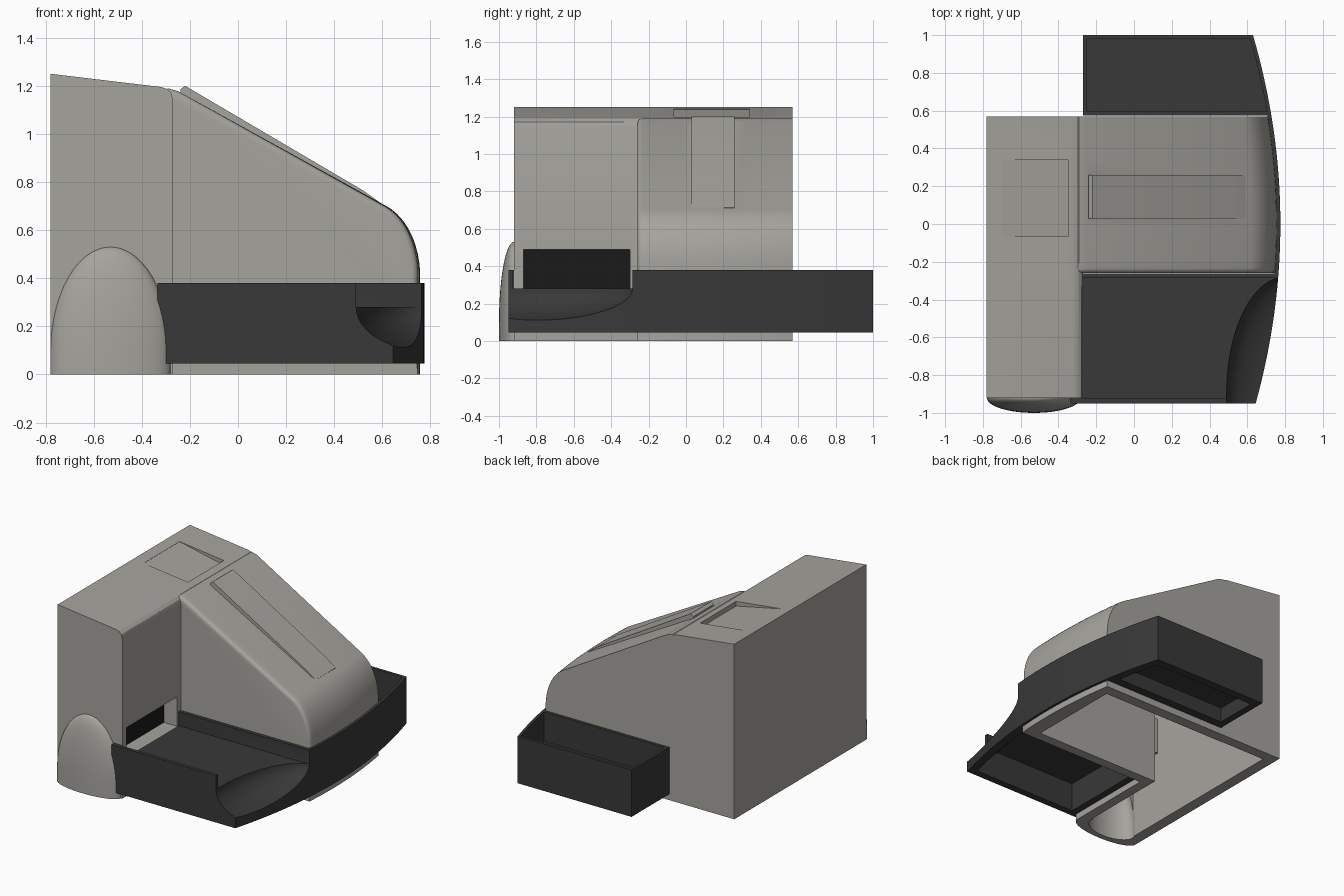
import bpy, bmesh, math

if "Cube" in bpy.data.objects:
    bpy.data.objects.remove(bpy.data.objects["Cube"])


def make(name, verts_faces):
    verts, faces = verts_faces
    bm = bmesh.new()
    vs = [bm.verts.new(v) for v in verts]
    for f in faces:
        bm.faces.new([vs[i] for i in f])
    bmesh.ops.recalc_face_normals(bm, faces=bm.faces)
    me = bpy.data.meshes.new(name)
    bm.to_mesh(me)
    bm.free()
    ob = bpy.data.objects.new(name, me)
    bpy.context.collection.objects.link(ob)
    return ob


def prism(name, pts, lo, hi, axis):
    """Extrude an outline along y (outline is x,z) or z (outline is x,y)."""
    n = len(pts)
    verts = [((a, h, b) if axis == 'y' else (a, b, h)) for h in (lo, hi) for a, b in pts]
    faces = [tuple(range(n)), tuple(range(n, 2 * n))]
    faces += [(i, (i + 1) % n, n + (i + 1) % n, n + i) for i in range(n)]
    return make(name, (verts, faces))


def box(name, x, y, z):
    return prism(name, [(x[0], y[0]), (x[1], y[0]), (x[1], y[1]), (x[0], y[1])], z[0], z[1], 'z')


def dome(name, c, r, base, n=64, rings=14):
    """Half ellipsoid (rz may be negative) continued straight to height base."""
    verts, faces = [], []
    levels = [(1, base)] + [(math.cos(t), c[2] + r[2] * math.sin(t))
                            for t in (math.pi / 2 * i / rings for i in range(rings))]
    for s, z in levels:
        for k in range(n):
            a = 2 * math.pi * k / n
            verts.append((c[0] + r[0] * s * math.cos(a), c[1] + r[1] * s * math.sin(a), z))
    verts.append((c[0], c[1], c[2] + r[2]))
    faces.append(tuple(range(n)))
    for j in range(len(levels) - 1):
        for k in range(n):
            k2 = (k + 1) % n
            faces.append((j * n + k, j * n + k2, (j + 1) * n + k2, (j + 1) * n + k))
    j = (len(levels) - 1) * n
    faces += [(j + k, j + (k + 1) % n, len(verts) - 1) for k in range(n)]
    return make(name, (verts, faces))


def boolean(ob, other, op):
    m = ob.modifiers.new(op, 'BOOLEAN')
    m.object, m.operation, m.solver = other, op, 'EXACT'
    bpy.context.view_layer.objects.active = ob
    bpy.ops.object.modifier_apply(modifier=m.name)
    bpy.data.objects.remove(other, do_unlink=True)


def bowed(x0, y0, y1, inset, n=32):
    """Plan outline with a straight left side and a bowed right side."""
    ys = [y0 + (y1 - y0) * i / n for i in range(n + 1)]
    return [(x0, y0)] + [(0.775 - inset - 0.145 * y * y, y) for y in ys] + [(x0, y1)]


def finish(ob, rgb):
    mat = bpy.data.materials.new(ob.name)
    mat.diffuse_color = (*rgb, 1)
    mat.use_nodes = True
    mat.node_tree.nodes["Principled BSDF"].inputs["Base Color"].default_value = mat.diffuse_color
    ob.data.materials.clear()
    ob.data.materials.append(mat)
    for p in ob.data.polygons:
        p.material_index = 0
    bpy.ops.object.select_all(action='DESELECT')
    ob.select_set(True)
    bpy.context.view_layer.objects.active = ob
    bpy.ops.object.shade_smooth_by_angle(angle=math.radians(32))


# Nose: sloped profile with a rounded tip and one softened edge
tip = [(0.54 + 0.217 * math.sin(t), 0.41 + 0.31 * math.cos(t))
       for t in (math.radians(22 + 68 * i / 12) for i in range(13))]
nose = prism('nose', [(-0.40, 0), (-0.40, 1.15), (-0.29, 1.189), (-0.25, 1.178)] + tip
             + [(0.757, 0.30), (0.757, 0)], -0.26, 0.57, 'y')
bm = bmesh.new()
bm.from_mesh(nose.data)
edges = [e for e in bm.edges if all(v.co.y < -0.25 and v.co.z > 0.25 for v in e.verts)]
bmesh.ops.bevel(bm, geom=edges, offset=0.025, segments=5, profile=0.5, affect='EDGES')
# Bow the nose so its tip follows the tray
for i in range(12):
    bmesh.ops.bisect_plane(bm, geom=bm.verts[:] + bm.edges[:] + bm.faces[:],
                           plane_co=(0, -0.2 + i * 0.065, 0), plane_no=(0, 1, 0))
for v in bm.verts:
    v.co.x -= 0.145 * v.co.y ** 2 * max(0, (v.co.x + 0.25) / 1.007)
bm.to_mesh(nose.data)
bm.free()

# Housing: tall block, nose and front bulge
body = prism('housing', [(-0.78, 0), (-0.78, 1.25), (-0.32, 1.195), (-0.295, 1.187),
                         (-0.277, 1.17), (-0.27, 1.14), (-0.27, 0)], -0.92, 0.57, 'y')
boolean(body, nose, 'UNION')
boolean(body, dome('bulge', (-0.53, -0.92, 0.095), (0.249, 0.08, 0.435), 0), 'UNION')

# Raised strip on the slope, fading out at its lower end
boolean(body, prism('strip', [(-0.24, 1.14), (-0.24, 1.185), (-0.22, 1.2), (0.52, 0.765), (0.59, 0.715),
                              (0.57, 0.66), (0.4, 0.74)], 0.03, 0.26, 'y'), 'UNION')

# Hollow inside, open at the bottom
boolean(body, prism('hollow_block', [(-0.70, -0.1), (-0.70, 1.17), (-0.34, 1.12), (-0.34, -0.1)],
                    -0.845, 0.495, 'y'), 'DIFFERENCE')
boolean(body, prism('hollow_nose', [(-0.40, -0.1), (-0.40, 1.11), (-0.28, 1.09), (0.53, 0.63), (0.60, 0.56),
                                    (0.65, 0.44), (0.65, -0.1)], -0.19, 0.492, 'y'), 'DIFFERENCE')
boolean(body, dome('hollow_bulge', (-0.53, -0.86, 0.09), (0.18, 0.10, 0.36), -0.1), 'DIFFERENCE')

# Wedge recess on the top
boolean(body, prism('recess', [(-0.70, 1.239), (-0.35, 1.165), (-0.35, 1.3), (-0.70, 1.3)],
                    -0.065, 0.34, 'y'), 'DIFFERENCE')

# Outlet pocket above the front tray
boolean(body, box('liner', (-0.40, -0.30), (-0.88, -0.23), (0.255, 0.515)), 'UNION')
boolean(body, box('outlet', (-0.38, -0.2), (-0.87, -0.3), (0.28, 0.49)), 'DIFFERENCE')
finish(body, (0.38, 0.37, 0.34))
flap = box('outlet_flap', (-0.385, -0.375), (-0.872, -0.298), (0.278, 0.492))
finish(flap, (0.01, 0.01, 0.01))

# Tray: bowed outline wrapping the nose
tray = prism('tray', bowed(-0.27, -0.95, 1.0, 0, 48), 0.045, 0.38, 'z')
boolean(tray, box('front_lip', (-0.335, -0.25), (-0.95, -0.918), (0.045, 0.38)), 'UNION')
boolean(tray, prism('nose_gap', bowed(-0.6, -0.262, 0.574, 0.02), -0.1, 0.6, 'z'), 'DIFFERENCE')

# Tray pockets from above, and the hand scoop
boolean(tray, box('front_pocket', (-0.27, 1.0), (-0.925, -0.287), (0.28, 0.6)), 'DIFFERENCE')
boolean(tray, prism('rear_pocket', bowed(-0.25, 0.595, 0.98, 0.02), 0.17, 0.6, 'z'), 'DIFFERENCE')
boolean(tray, dome('scoop', (0.80, -0.90, 0.28), (0.31, 0.62, -0.185), 0.6), 'DIFFERENCE')

# Underside cavities, leaving a shell around the scoop
boolean(tray, prism('rear_cavity', bowed(-0.22, 0.635, 0.94, 0.06), -0.1, 0.15, 'z'), 'DIFFERENCE')
cavity = prism('front_cavity', bowed(-0.22, -0.90, -0.32, 0.06), -0.1, 0.25, 'z')
boolean(cavity, dome('scoop_shell', (0.80, -0.90, 0.28), (0.34, 0.65, -0.215), 0.6), 'DIFFERENCE')
boolean(tray, cavity, 'DIFFERENCE')
finish(tray, (0.04, 0.04, 0.04))
